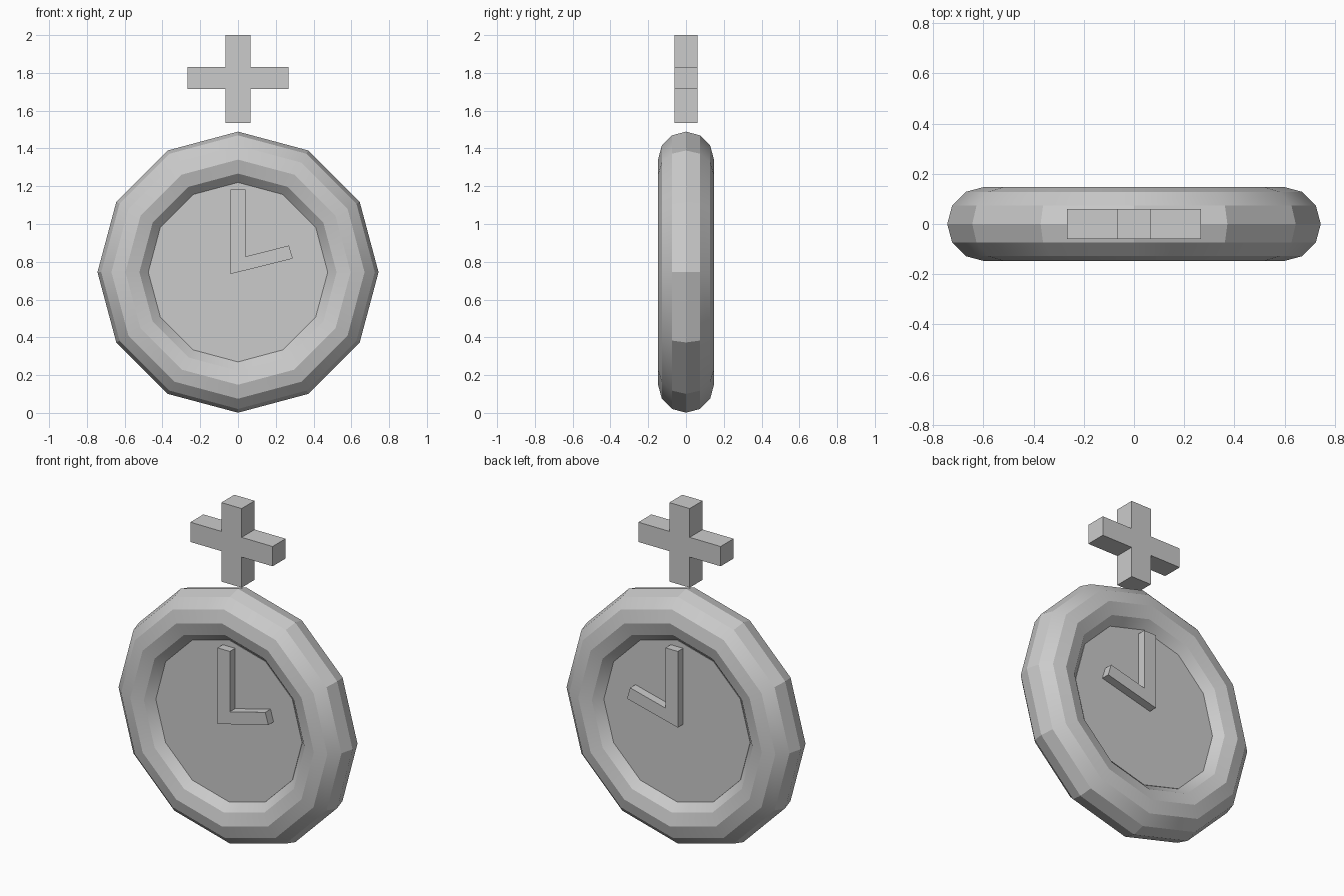
import bpy, bmesh
from math import radians, pi

if "Cube" in bpy.data.objects:
    bpy.data.objects.remove(bpy.data.objects["Cube"])

CZ = 0.745  # height of the dial centre


def extrude_outline(name, pts, half_depth):
    """Closed prism from an (x, z) outline, symmetric about y = 0."""
    bm = bmesh.new()
    face = bm.faces.new([bm.verts.new((x, -half_depth, z)) for x, z in pts])
    ext = bmesh.ops.extrude_face_region(bm, geom=[face])
    moved = [v for v in ext["geom"] if isinstance(v, bmesh.types.BMVert)]
    bmesh.ops.translate(bm, verts=moved, vec=(0, 2 * half_depth, 0))
    bmesh.ops.recalc_face_normals(bm, faces=bm.faces)
    mesh = bpy.data.meshes.new(name)
    bm.to_mesh(mesh)
    bm.free()
    obj = bpy.data.objects.new(name, mesh)
    bpy.context.collection.objects.link(obj)
    return obj


# Rounded 12-sided rim
bpy.ops.mesh.primitive_torus_add(major_segments=12, minor_segments=12,
                                 major_radius=0.596, minor_radius=0.148,
                                 location=(0, 0, CZ), rotation=(pi / 2, 0, 0))
rim = bpy.context.object
rim.name = "rim"
bpy.ops.object.transform_apply(location=False, rotation=True, scale=False)
bpy.ops.object.shade_smooth_by_angle(angle=radians(29))

# Dial plate closing the rim, corners pointing up and down
bpy.ops.mesh.primitive_cylinder_add(vertices=12, radius=0.475, depth=0.168,
                                    location=(0, 0, CZ), rotation=(pi / 2, 0, 0))
bpy.context.object.name = "dial"

# Clock hands pass through the dial and show on both sides
extrude_outline("hands", [(-0.04, 1.182), (-0.04, 0.735), (0.29, 0.817),
                          (0.27, 0.886), (0.04, 0.828), (0.04, 1.182)], 0.133)

# Cross floating above the rim
w, a = 0.066, 0.267
z0, z1, z2, z3 = 1.536, 1.715, 1.831, 2.0
right = [(w, z0), (w, z1), (a, z1), (a, z2), (w, z2), (w, z3)]
extrude_outline("cross", right + [(-x, z) for x, z in reversed(right)], 0.06)
